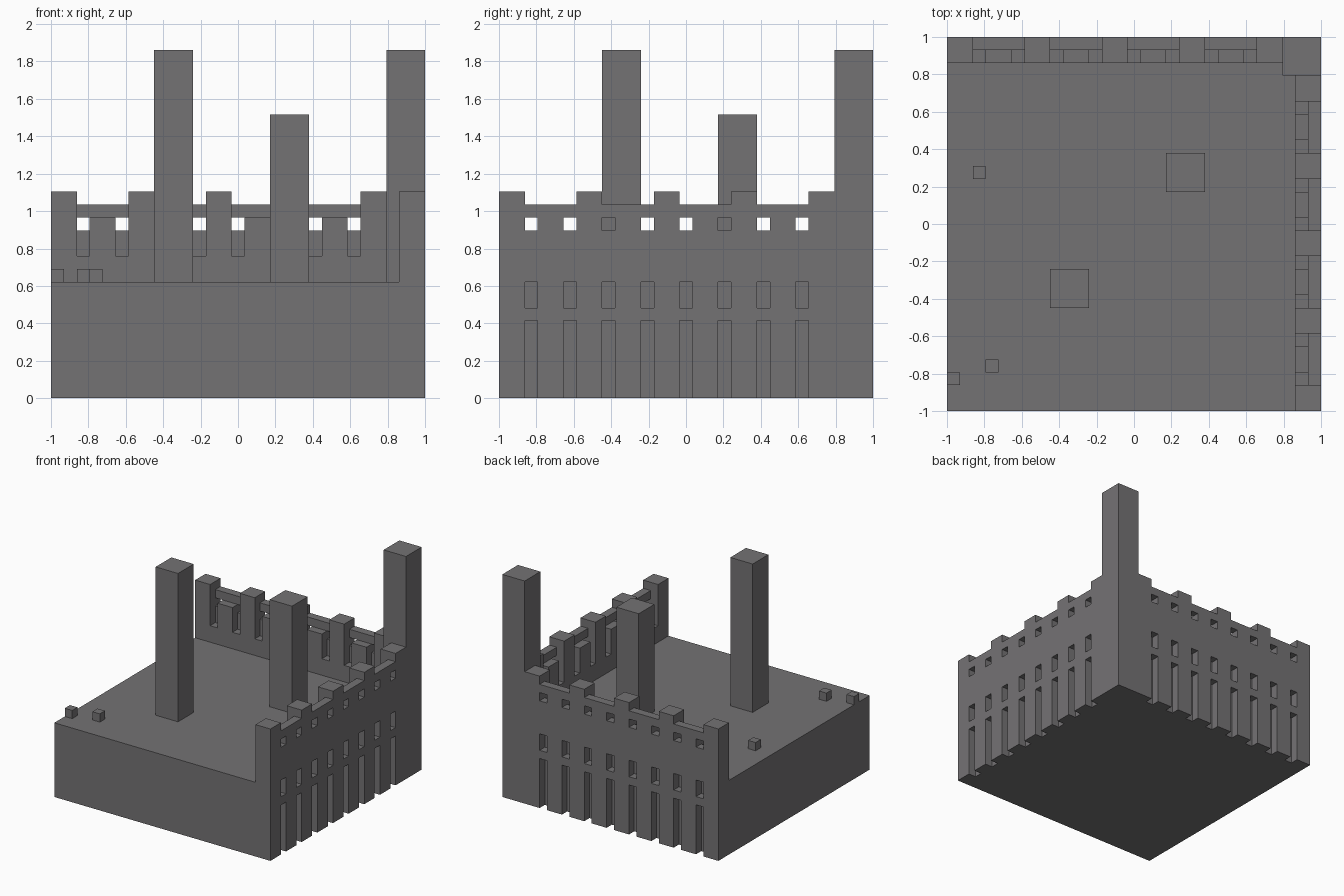
import bpy
import bmesh
from itertools import product
from mathutils import Vector

N = 29              # blocks along each side
U = 2 / N           # size of one block
FLOOR, WALL, TOWER = 9, 16, 27

if "Cube" in bpy.data.objects:
    bpy.data.objects.remove(bpy.data.objects["Cube"], do_unlink=True)

stone = bpy.data.materials.new("grey_stone")
stone.use_nodes = True
GREY = (0.175, 0.17, 0.175, 1)
stone.diffuse_color = GREY
bsdf = stone.node_tree.nodes["Principled BSDF"]
bsdf.inputs["Base Color"].default_value = GREY
bsdf.inputs["Roughness"].default_value = 0.9


def finish(bm, name):
    """Turn block coordinates into a centred, flat shaded object."""
    for v in bm.verts:
        v.co = (v.co.x * U - 1, v.co.y * U - 1, v.co.z * U)
    mesh = bpy.data.meshes.new(name)
    bm.to_mesh(mesh)
    bm.free()
    mesh.materials.append(stone)
    obj = bpy.data.objects.new(name, mesh)
    bpy.context.collection.objects.link(obj)


def box(name, lo, size):
    bm = bmesh.new()
    bmesh.ops.create_cube(bm, size=1)
    for v in bm.verts:
        v.co = [l + (c + 0.5) * s for l, c, s in zip(lo, v.co, size)]
    finish(bm, name)


def cells(a, b, c):
    return set(product(range(*a), range(*b), range(*c)))


def both(along, depth, height):
    """The same cells in the side wall and, mirrored, in the back wall.
    Depth counts inward from the outer face."""
    side = cells((N - depth[1], N - depth[0]), along, height)
    return side | {(y, x, z) for x, y, z in side}


# Ground block, two thick walls and the corner tower
solid = cells((0, N), (0, N), (0, FLOOR))
solid |= both((0, N), (0, 2), (FLOOR, WALL))

# Battlements: lowered outer rim and a stepped inner ledge in each gap
for s in range(2, 24, 6):
    gap = (s, s + 4)
    solid -= both(gap, (0, 2), (15, WALL))
    solid -= both(gap, (1, 2), (14, 15))

# Door niches, window niches, loopholes and the slots behind them
for s in range(2, 24, 3):
    col = (s, s + 1)
    solid -= both(col, (0, 1), (0, 6))
    solid -= both(col, (0, 1), (7, 9))
    solid -= both(col, (0, 1), (13, 14))
    solid -= both(col, (1, 2), (11, 14))

solid |= cells((N - 3, N), (N - 3, N), (0, TOWER))

# Skin the solid with only its exposed faces
bm = bmesh.new()
for cell in solid:
    for axis, sign in product(range(3), (0, 1)):
        beside = list(cell)
        beside[axis] += 2 * sign - 1
        if tuple(beside) in solid:
            continue
        base = Vector(cell)
        base[axis] += sign
        e1, e2 = Vector((0, 0, 0)), Vector((0, 0, 0))
        e1[(axis + 1) % 3] = 1
        e2[(axis + 2) % 3] = 1
        if not sign:
            e1, e2 = e2, e1
        bm.faces.new([bm.verts.new(p) for p in
                      (base, base + e1, base + e1 + e2, base + e2)])
bmesh.ops.remove_doubles(bm, verts=bm.verts, dist=0.01)
bmesh.ops.dissolve_limit(bm, angle_limit=0.02, verts=bm.verts, edges=bm.edges)
finish(bm, "walled_courtyard")

# Free standing pillars
box("tall_pillar", (8, 8, FLOOR), (3, 3, TOWER - FLOOR))
box("short_pillar", (17, 17, FLOOR), (3, 3, 13))

# Loose blocks on the courtyard floor
for i, (x, y) in enumerate([(0, 2), (3, 3), (2, 18)], 1):
    box(f"loose_block_{i}", (x, y, FLOOR), (1, 1, 1))
